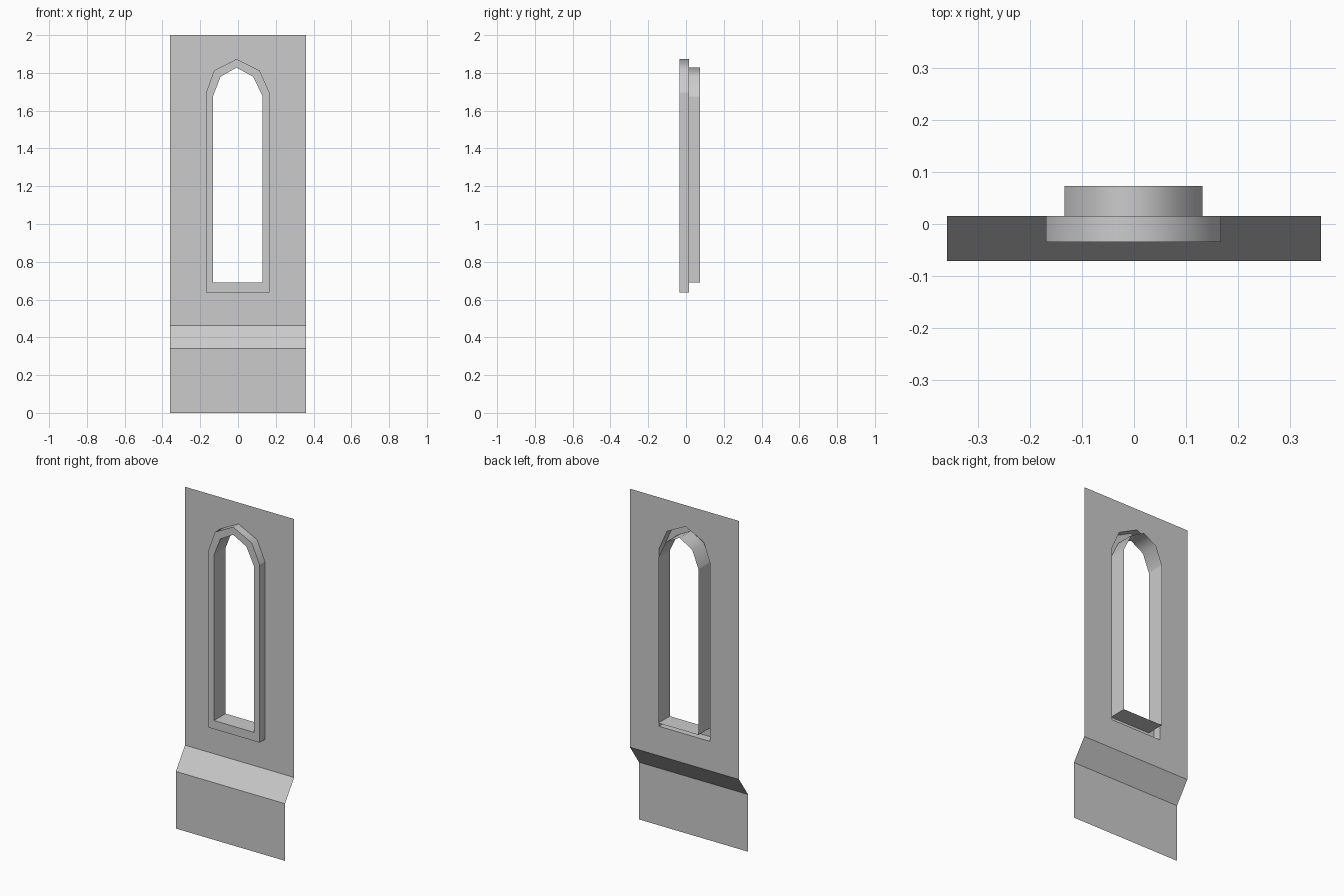
import bpy, bmesh

if "Cube" in bpy.data.objects:
    bpy.data.objects.remove(bpy.data.objects["Cube"])

WALL_Y, FRAME_Y, BACK_Y, FOOT_Y = 0.015, -0.035, 0.073, -0.071
HALF = 0.359

# Pointed-arch outlines (x, z): sill corners, spring points, shoulders, apex
OUTER = [(-0.169, 0.638), (0.167, 0.638), (0.167, 1.695), (0.115, 1.812),
         (-0.008, 1.873), (-0.127, 1.812), (-0.169, 1.695)]
INNER = [(-0.133, 0.689), (0.131, 0.689), (0.131, 1.675), (0.080, 1.780),
         (-0.008, 1.828), (-0.092, 1.780), (-0.133, 1.675)]
ARCH = (3, 4, 5)  # outline corners that are shaded smooth


def finish(bm, name):
    mesh = bpy.data.meshes.new(name)
    bm.to_mesh(mesh)
    bm.free()
    obj = bpy.data.objects.new(name, mesh)
    bpy.context.collection.objects.link(obj)
    return obj


def loop(bm, outline, y):
    return [bm.verts.new((x, y, z)) for x, z in outline]


def bridge(bm, a, b, smooth=False):
    n = len(a)
    for i in range(n):
        j = (i + 1) % n
        f = bm.faces.new((a[i], a[j], b[j], b[i]))
        f.smooth = smooth
    if smooth:
        for i in range(n):
            bm.edges.get((a[i], b[i])).smooth = i in ARCH
            for ring in (a, b):
                bm.edges.get((ring[i], ring[(i + 1) % n])).smooth = False


# Wall sheet: foot, sloped ledge, and upper panel with the window opening
bm = bmesh.new()
rows = [[bm.verts.new((x, y, z)) for x in (-HALF, HALF)]
        for y, z in ((FOOT_Y, 0), (FOOT_Y, 0.34), (WALL_Y, 0.463), (WALL_Y, 2))]
for lo, hi in zip(rows[:2], rows[1:3]):
    bm.faces.new((lo[0], lo[1], hi[1], hi[0]))
border = [rows[2][0], rows[2][1], rows[3][1], rows[3][0]]
hole = loop(bm, OUTER, WALL_Y)
edges = []
for ring in (border, hole):
    for p, q in zip(ring, ring[1:] + ring[:1]):
        edges.append(bm.edges.get((p, q)) or bm.edges.new((p, q)))
bmesh.ops.triangle_fill(bm, edges=edges, use_beauty=True, normal=(0, -1, 0))
bm.normal_update()
for f in bm.faces:
    if f.normal.y > 0:
        f.normal_flip()
finish(bm, "wall_panel")

# Window frame: outer casing, front face and deep inner reveal, open at the back
bm = bmesh.new()
casing_back = loop(bm, OUTER, WALL_Y)
casing_front = loop(bm, OUTER, FRAME_Y)
reveal_front = loop(bm, INNER, FRAME_Y)
reveal_back = loop(bm, INNER, BACK_Y)
bridge(bm, casing_front, reveal_front)
bridge(bm, casing_back, casing_front, True)
bridge(bm, reveal_front, reveal_back, True)
finish(bm, "window_frame")
